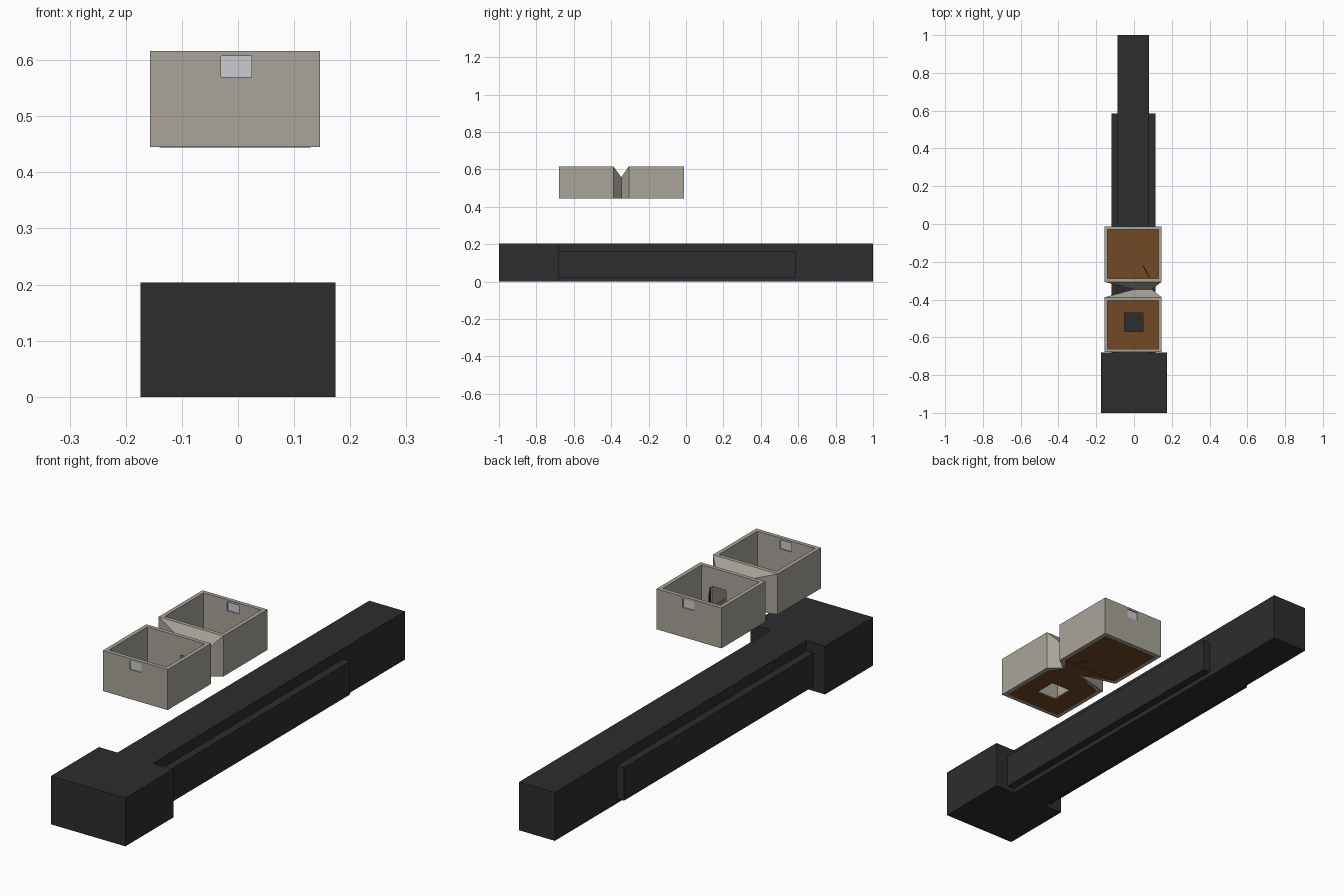
import bpy, bmesh

if "Cube" in bpy.data.objects:
    bpy.data.objects.remove(bpy.data.objects["Cube"])


def material(name, rgb):
    m = bpy.data.materials.new(name)
    m.diffuse_color = (*rgb, 1)
    m.use_nodes = True
    m.node_tree.nodes["Principled BSDF"].inputs["Base Color"].default_value = m.diffuse_color
    return m


DARK = material("charcoal", (0.026, 0.026, 0.026))
WALL = material("warm grey", (0.40, 0.375, 0.33))
BROWN = material("floor brown", (0.17, 0.066, 0.018))
GLASS = material("pale glass", (0.60, 0.60, 0.64))
DOOR = material("dark wood", (0.055, 0.022, 0.010))


def hull(name, points, mat):
    """Convex solid around a few corner points."""
    me = bpy.data.meshes.new(name)
    bm = bmesh.new()
    for p in points:
        bm.verts.new(p)
    bmesh.ops.convex_hull(bm, input=bm.verts)
    bmesh.ops.dissolve_limit(bm, angle_limit=0.001, verts=bm.verts, edges=bm.edges)
    bmesh.ops.recalc_face_normals(bm, faces=bm.faces)
    bm.to_mesh(me)
    bm.free()
    me.materials.append(mat)
    ob = bpy.data.objects.new(name, me)
    bpy.context.scene.collection.objects.link(ob)
    return ob


def box(name, x, y, z, mat):
    return hull(name, [(a, b, c) for a in x for b in y for c in z], mat)


def boolean(ob, other, operation="DIFFERENCE"):
    """Apply a boolean and remove the helper."""
    mod = ob.modifiers.new("cut", "BOOLEAN")
    mod.operation = operation
    mod.solver = "EXACT"
    mod.object = other
    bpy.context.view_layer.update()
    dg = bpy.context.evaluated_depsgraph_get()
    me = bpy.data.meshes.new_from_object(ob.evaluated_get(dg))
    ob.modifiers.clear()
    ob.data = me
    bpy.data.objects.remove(other)


# Dark base: end block, long beam, side slabs
base = box("base", (-0.174, 0.174), (-1, -0.68), (0, 0.204), DARK)
boolean(base, box("beam", (-0.087, 0.08), (-0.8, 1), (0, 0.204), DARK), "UNION")
boolean(base, box("slabs", (-0.12, 0.114), (-0.8, 0.585), (0.02, 0.16), DARK), "UNION")

# Room dimensions
X0, X1 = -0.157, 0.146
Z0, Z1 = 0.445, 0.616
T = 0.017
NECK_Y, NECK_X, NECK_Z = -0.346, (0.0, 0.095), 0.558
WIN_X, WIN_Z = (-0.03, 0.024), (0.57, 0.607)
DOOR_X, DOOR_Z = (0.015, 0.08), (0.40, 0.538)

# Two open rooms; each has an outer wall with a window and a tapering passage end
for name, outer, inner in (("front_room", -0.678, -0.388), ("back_room", -0.012, -0.306)):
    s = 1 if inner > outer else -1
    # box and taper towards the shared neck
    walls = box(name + "_walls", (X0, X1), (outer, inner), (Z0, Z1), WALL)
    taper = [(x, inner - s * 0.004, z) for x in (X0, X1) for z in (Z0, Z1)]
    taper = [(x, inner, z) for x in (X0, X1) for z in (Z0, Z1)]
    taper += [(x, NECK_Y, z) for x in NECK_X for z in (Z0, NECK_Z)]
    boolean(walls, hull("taper", taper, WALL), "UNION")
    # hollow, doorway and window openings
    yin = sorted((outer + s * T, inner - s * T))
    boolean(walls, box("hollow", (X0 + T, X1 - T), yin, (0.4, 0.7), WALL))
    boolean(walls, box("doorway", DOOR_X, sorted((inner - s * 0.03, NECK_Y + s * 0.01)),
                       DOOR_Z, WALL))
    boolean(walls, box("opening", WIN_X, (outer - 0.03, outer + 0.03), WIN_Z, WALL))
    box(name + "_window", WIN_X,
        sorted((outer + s * 0.004, outer + s * 0.012)), WIN_Z, GLASS)
    # floor, with a hatch in the front room
    floor = box(name + "_floor", (X0 + T, X1 - T), yin, (Z0, Z0 + 0.008), BROWN)
    if name == "front_room":
        boolean(floor, box("hatch", (-0.05, 0.047), (-0.57, -0.47), (0.4, 0.5), BROWN))
    # underside of the taper
    plate = [(x, inner - s * T, z) for x in (X0 + T, X1 - T) for z in (Z0 - 0.001, Z0 + 0.001)]
    plate += [(x, NECK_Y, z) for x in (NECK_X[0] + 0.008, NECK_X[1] - 0.008)
              for z in (Z0 - 0.001, Z0 + 0.001)]
    hull(name + "_passage_underside", plate, BROWN)

# Passage floor through the doorway
box("passage_floor", DOOR_X, (-0.405, -0.289), (Z0, Z0 + 0.008), BROWN)

# Door standing ajar in the back room
a, b, w = (0.081, -0.284), (0.045, -0.222), (0.004, 0.0025)
hull("door", [(p[0] + k * w[0], p[1] + k * w[1], z)
              for p in (a, b) for k in (0, 1) for z in (Z0 - 0.001, 0.537)], DOOR)
